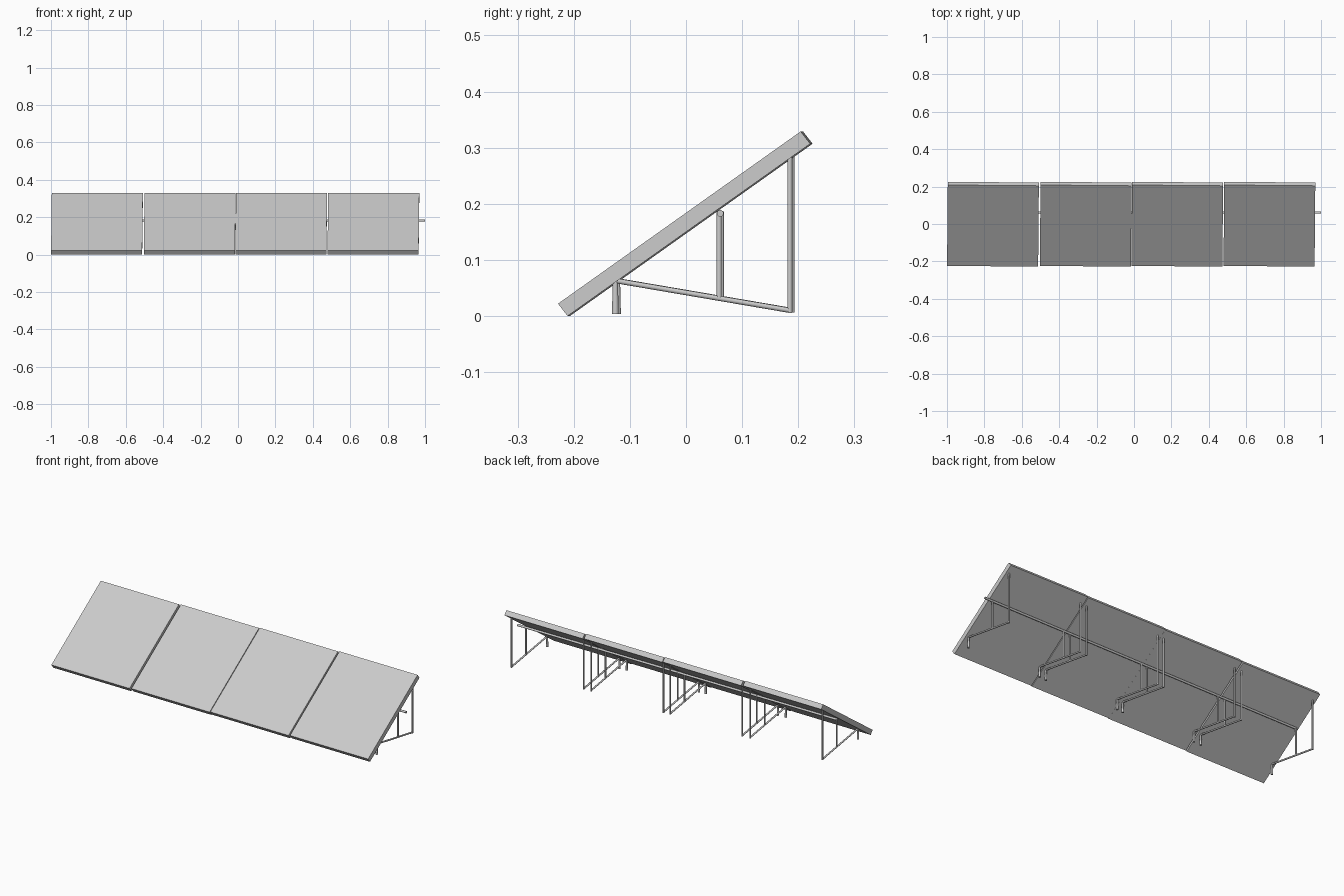
import bpy, bmesh, math
from mathutils import Vector, Matrix

if "Cube" in bpy.data.objects:
    bpy.data.objects.remove(bpy.data.objects["Cube"])

WIDTH = 0.487
YAW = Matrix.Rotation(math.radians(-0.5), 4, 'Z')
CENTRES = [-0.754, -0.258, 0.231, 0.724]


def finish(bm, name, smooth=False):
    bmesh.ops.recalc_face_normals(bm, faces=bm.faces)
    mesh = bpy.data.meshes.new(name)
    bm.to_mesh(mesh)
    bm.free()
    obj = bpy.data.objects.new(name, mesh)
    bpy.context.collection.objects.link(obj)
    if smooth:
        bpy.ops.object.select_all(action='DESELECT')
        obj.select_set(True)
        bpy.context.view_layer.objects.active = obj
        bpy.ops.object.shade_smooth_by_angle(angle=math.radians(40))
    return obj


def tube(bm, a, b, r1, r2=None):
    a, b = Vector(a), Vector(b)
    d = b - a
    m = Matrix.Translation((a + b) / 2) @ d.to_track_quat('Z', 'Y').to_matrix().to_4x4()
    bmesh.ops.create_cone(bm, cap_ends=True, segments=14, radius1=r1,
                          radius2=r1 if r2 is None else r2, depth=d.length, matrix=m)


def panel(name, cx):
    # tilted slab extruded from its side profile
    profile = [(-0.226, 0.022), (-0.209, 0.0), (0.2235, 0.307), (0.2065, 0.329)]
    bm = bmesh.new()
    face = bm.faces.new([bm.verts.new((-WIDTH / 2, y, z)) for y, z in profile])
    ext = bmesh.ops.extrude_face_region(bm, geom=[face])
    bmesh.ops.translate(bm, vec=(WIDTH, 0, 0),
                        verts=[v for v in ext['geom'] if isinstance(v, bmesh.types.BMVert)])
    bm.transform(Matrix.Translation((cx, 0, 0)) @ YAW)
    finish(bm, name)


def frame(name, cx, x):
    bm = bmesh.new()
    r = 0.0045
    low, front, back = 0.01, -0.124, 0.187
    tube(bm, (x, front, 0.004), (x, front, 0.066), 0.006, r)      # front foot
    tube(bm, (x, front, 0.063), (x, back, low), r)                # sloping brace
    tube(bm, (x, 0.061, 0.031), (x, 0.061, 0.186), r)             # middle post
    tube(bm, (x, back, 0.006), (x, back, 0.283), r)               # rear post
    bm.transform(Matrix.Translation((cx, 0, 0)) @ YAW)
    finish(bm, name, True)


for i, cx in enumerate(CENTRES, 1):
    panel(f"panel_{i}", cx)
    for side, x in (("left", -0.225), ("right", 0.225)):
        frame(f"support_frame_{i}_{side}", cx, x)

# long rail tying the middle posts together
bm = bmesh.new()
tube(bm, (-0.98, 0.061, 0.183), (1.0, 0.061, 0.183), 0.006)
finish(bm, "cross_rail", True)
